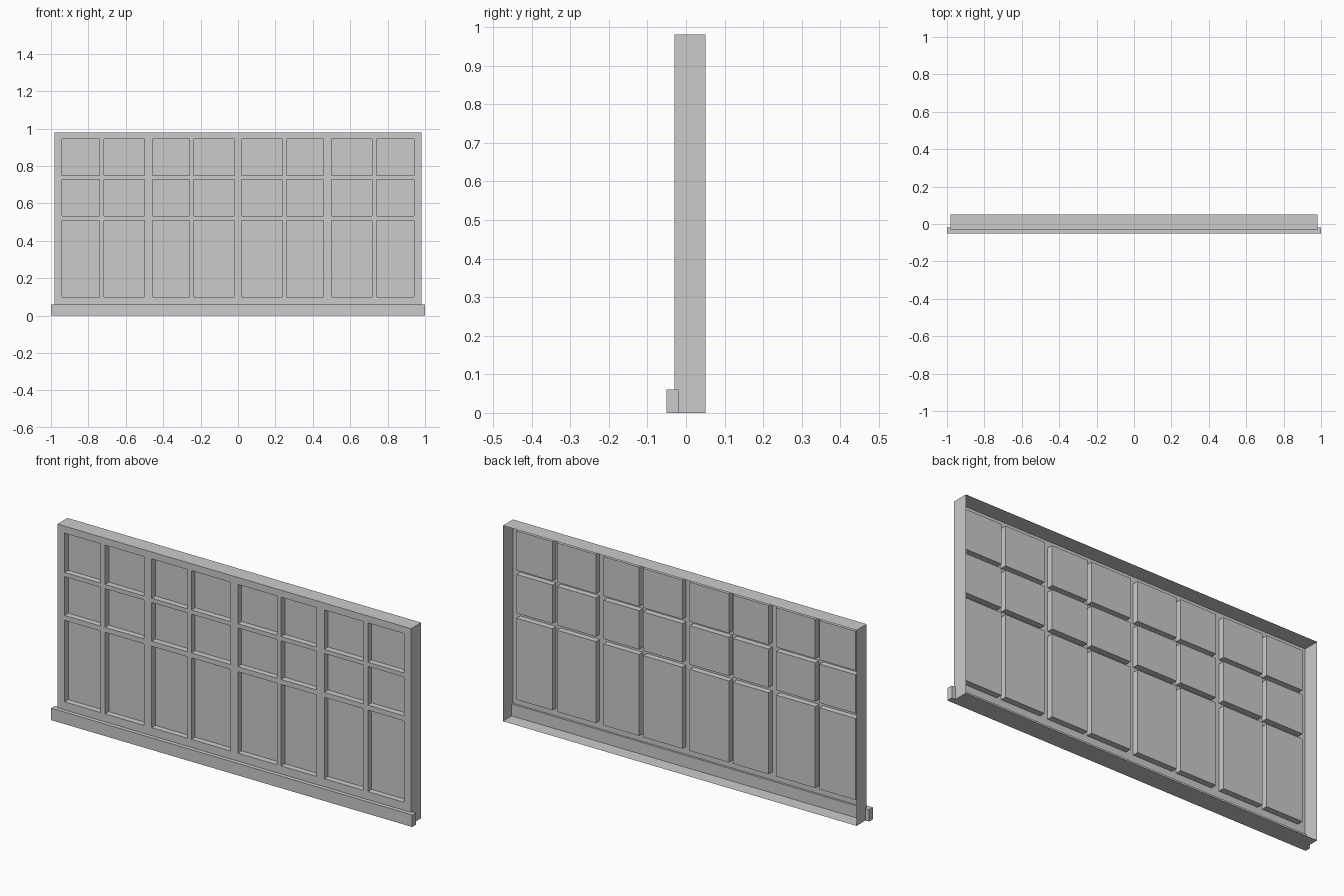
import bpy, bmesh

if "Cube" in bpy.data.objects:
    bpy.data.objects.remove(bpy.data.objects["Cube"])

FRONT, GLASS, BACK = -0.03, 0.0, 0.05
W, H = 0.98, 0.98


def finish(name, bm):
    bmesh.ops.remove_doubles(bm, verts=bm.verts, dist=1e-5)
    mesh = bpy.data.meshes.new(name)
    bm.to_mesh(mesh)
    bm.free()
    obj = bpy.data.objects.new(name, mesh)
    bpy.context.collection.objects.link(obj)
    return obj


def quad(bm, *pts):
    bm.faces.new([bm.verts.new(p) for p in pts])


def sheet(bm, x0, x1, z0, z1, y):
    # upright face looking towards -y
    quad(bm, (x0, y, z0), (x1, y, z0), (x1, y, z1), (x0, y, z1))


def walls(bm, x0, x1, z0, z1, ya, yb, outward):
    # four sides of a rectangular tube from ya to yb
    c = [(x0, z0), (x1, z0), (x1, z1), (x0, z1)]
    for (ax, az), (bx, bz) in zip(c, c[1:] + c[:1]):
        p = [(ax, ya, az), (ax, yb, az), (bx, yb, bz), (bx, ya, bz)]
        quad(bm, *(p if outward else p[::-1]))


# bar edges: odd cells of each list are openings, even cells are frame or bars
half = [0.02, 0.237, 0.26, 0.457, 0.499, 0.716, 0.74, 0.94, W]
xs = [-x for x in reversed(half)] + half
zs = [0.0, 0.10, 0.508, 0.533, 0.727, 0.748, 0.945, H]

# open-backed frame with flush glazing bars, and recessed panes
frame, panes = bmesh.new(), bmesh.new()
for i, (x0, x1) in enumerate(zip(xs, xs[1:])):
    for j, (z0, z1) in enumerate(zip(zs, zs[1:])):
        if i % 2 and j % 2:
            sheet(panes, x0, x1, z0, z1, GLASS)
            walls(frame, x0, x1, z0, z1, FRONT, GLASS, False)
        else:
            sheet(frame, x0, x1, z0, z1, FRONT)
walls(frame, -W, W, 0, H, FRONT, BACK, True)
finish("window_frame", frame)
finish("glass_panes", panes)

# sill across the front
sill = bmesh.new()
bmesh.ops.create_cube(sill, size=1)
bmesh.ops.scale(sill, vec=(2.0, 0.03, 0.06), verts=sill.verts)
bmesh.ops.translate(sill, vec=(0, -0.035, 0.03), verts=sill.verts)
finish("sill", sill)
